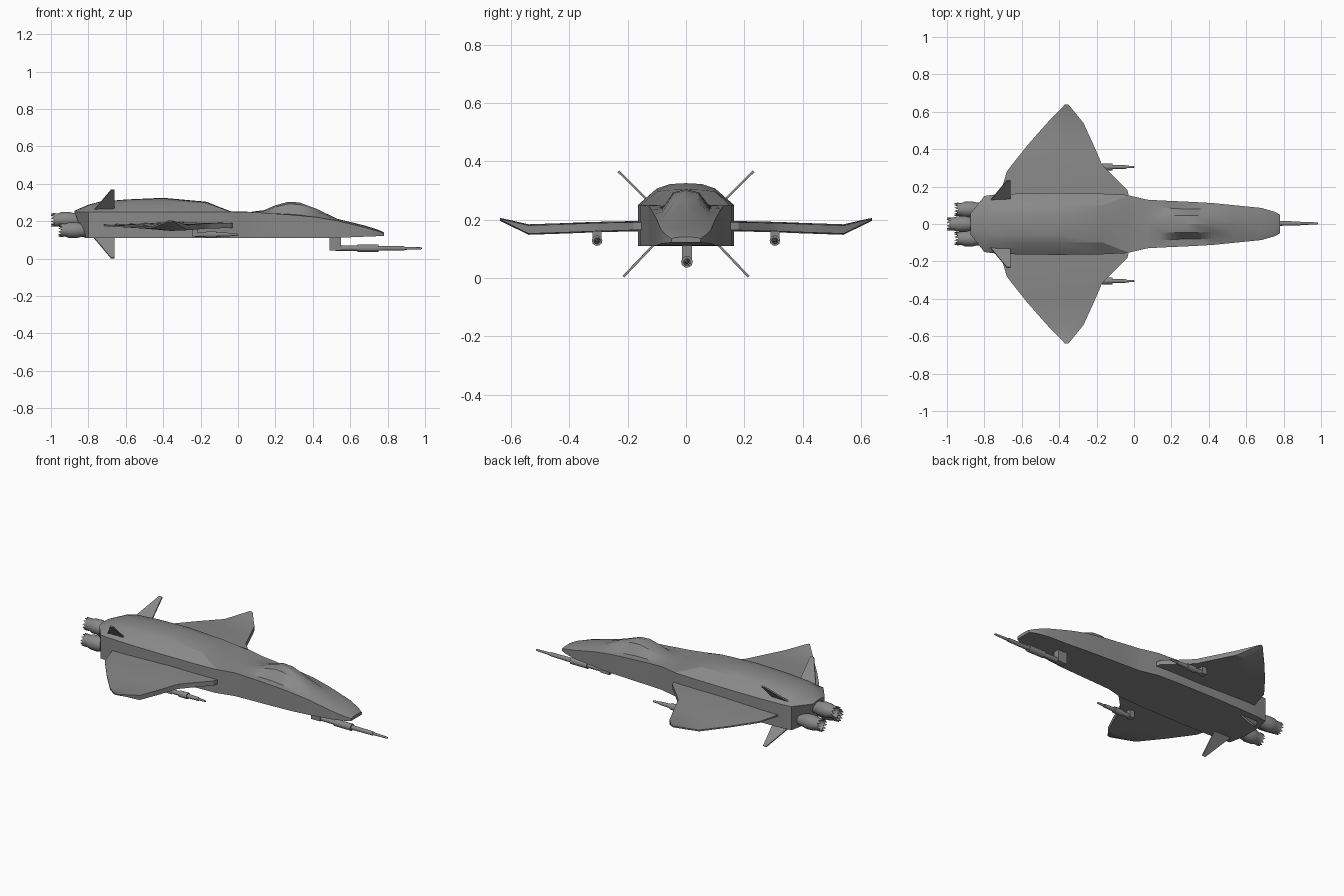
import bpy, bmesh, math
from mathutils import Matrix, Vector

if "Cube" in bpy.data.objects:
    bpy.data.objects.remove(bpy.data.objects["Cube"])

grey = bpy.data.materials.new("hull_grey")
grey.diffuse_color = (0.25, 0.25, 0.25, 1)
grey.use_nodes = True
grey.node_tree.nodes["Principled BSDF"].inputs["Base Color"].default_value = grey.diffuse_color


def finish(name, bm, angle=25):
    """Turn a bmesh into a named, shaded object."""
    bmesh.ops.recalc_face_normals(bm, faces=bm.faces)
    me = bpy.data.meshes.new(name)
    bm.to_mesh(me)
    bm.free()
    me.materials.append(grey)
    ob = bpy.data.objects.new(name, me)
    bpy.context.collection.objects.link(ob)
    bpy.ops.object.select_all(action='DESELECT')
    bpy.context.view_layer.objects.active = ob
    ob.select_set(True)
    bpy.ops.object.shade_smooth_by_angle(angle=math.radians(angle))
    return ob


def loft(bm, rings, caps=True):
    """Bridge closed rings of points that all have the same length."""
    vs = [[bm.verts.new(p) for p in r] for r in rings]
    n = len(vs[0])
    for a, b in zip(vs, vs[1:]):
        for i in range(n):
            j = (i + 1) % n
            bm.faces.new((a[i], a[j], b[j], b[i]))
    if caps:
        bm.faces.new(vs[0])
        bm.faces.new(vs[-1])
    return vs


def tube(bm, profile, y, z, n=12):
    """Turned part along x; profile is (x, radius)."""
    loft(bm, [[(x, y + r * math.cos(2 * math.pi * i / n), z + r * math.sin(2 * math.pi * i / n))
               for i in range(n)] for x, r in profile])


def box(bm, x0, x1, y, hw, z0, z1):
    loft(bm, [[(x, y - hw, z0), (x, y + hw, z0), (x, y + hw, z1), (x, y - hw, z1)] for x in (x0, x1)])


# Fuselage: x, half width, wall top, outer shoulder y/z, inner shoulder y/z, crown
stations = [
    (-.875, .055, .250, .045, .252, .025, .255, .256),
    (-.80, .150, .250, .100, .275, .050, .285, .288),
    (-.74, .158, .250, .105, .288, .055, .302, .304),
    (-.60, .163, .250, .103, .300, .055, .314, .316),
    (-.40, .165, .250, .100, .307, .055, .322, .325),
    (-.17, .162, .250, .098, .297, .055, .302, .304),
    (-.04, .156, .250, .148, .251, .080, .252, .253),
    (.07, .130, .248, .090, .249, .050, .250, .250),
    (.14, .126, .244, .088, .244, .045, .255, .259),
    (.20, .123, .240, .084, .241, .045, .276, .285),
    (.27, .120, .235, .080, .238, .045, .293, .304),
    (.33, .117, .230, .080, .233, .045, .289, .300),
    (.42, .112, .221, .080, .225, .043, .256, .266),
    (.53, .101, .202, .080, .207, .045, .211, .213),
    (.68, .086, .166, .060, .172, .030, .175, .176),
    (.75, .066, .146, .050, .151, .025, .153, .154),
    (.78, .050, .135, .040, .138, .020, .140, .140),
]
bm = bmesh.new()
rings = []
for x, w, zs, a, za, b, zb, zt in stations:
    floor = .11 + max(0, x - .5) * .04
    fx = max(x, -.82)
    half = [(fx, w, floor), (x, w, zs), (x, a, za), (x, b, zb)]
    rings.append(half + [(x, 0, zt)] + [(p[0], -p[1], p[2]) for p in reversed(half)])
loft(bm, rings)
finish("fuselage", bm)

# Wings: y, trailing x, leading x, bottom z, top z
ribs = [
    (.12, -.73, -.02, .160, .195),
    (.18, -.71, -.035, .160, .195),
    (.28, -.68, -.135, .157, .193),
    (.32, -.65, -.172, .156, .192),
    (.42, -.57, -.215, .152, .188),
    (.54, -.465, -.27, .148, .184),
    (.638, -.37, -.35, .196, .206),
]
for side, label in ((1, "left"), (-1, "right")):
    bm = bmesh.new()
    rings = []
    for y, xr, xf, z0, z1 in ribs:
        zm, xm = (z0 + z1) / 2, xr + (xf - xr) * .55
        rings.append([(x, side * y, z) for x, z in
                      ((xr, zm - .004), (xm, z0), (xf, z0 + .004), (xf, z1 - .004), (xm, z1), (xr, zm + .004))])
    loft(bm, rings)
    finish("wing_" + label, bm)

    # Diagonal tail fins, above and below
    for pos, (y0, z0, y1, z1) in (("upper", (.10, .235, .232, .366)), ("lower", (.09, .135, .215, .004))):
        bm = bmesh.new()
        t = Vector((0, z1 - z0, y0 - y1)).normalized() * .004
        outline = [Vector(p) for p in ((-.79, y0, z0), (-.66, y0, z0), (-.66, y1, z1), (-.68, y1, z1))]
        loft(bm, [[((p + s * t).x, side * (p + s * t).y, (p + s * t).z) for p in outline] for s in (-1, 1)])
        finish(f"fin_{pos}_{label}", bm)


# Guns: bracket, arm, sleeve and stepped barrel
def gun(name, x, y, z, sx, s, top):
    bm = bmesh.new()
    box(bm, x, x + .06 * sx, y, .017 * s, z - .012 * s, top)
    tube(bm, [(x + d * sx, r * s) for d, r in
              ((.03, .014), (.15, .014), (.15, .02), (.26, .02), (.26, .013), (.40, .011),
               (.40, .008), (.485, .006), (.495, .003))], y, z)
    finish(name, bm)


gun("nose_gun", .49, .003, .055, 1, 1, .115)
gun("wing_gun_left", -.245, .305, .128, .5, .9, .17)
gun("wing_gun_right", -.245, -.305, .128, .5, .9, .17)

# Engine nozzles with toothed rims
for name, x, y, z in (("nozzle_centre", -.955, 0, .207), ("nozzle_left", -.915, .078, .152),
                      ("nozzle_right", -.915, -.078, .152)):
    bm = bmesh.new()
    n = 24

    def ring(dx, r, tooth=0):
        return [(x + dx - tooth * (i % 2), y + r * math.cos(2 * math.pi * i / n),
                 z + r * math.sin(2 * math.pi * i / n)) for i in range(n)]

    loft(bm, [ring(.12, .032), ring(.07, .038), ring(.05, .043), ring(.01, .041), ring(-.01, .034),
              ring(-.025, .036, .02), ring(-.025, .031, .02), ring(.03, .027)])
    finish(name, bm)
